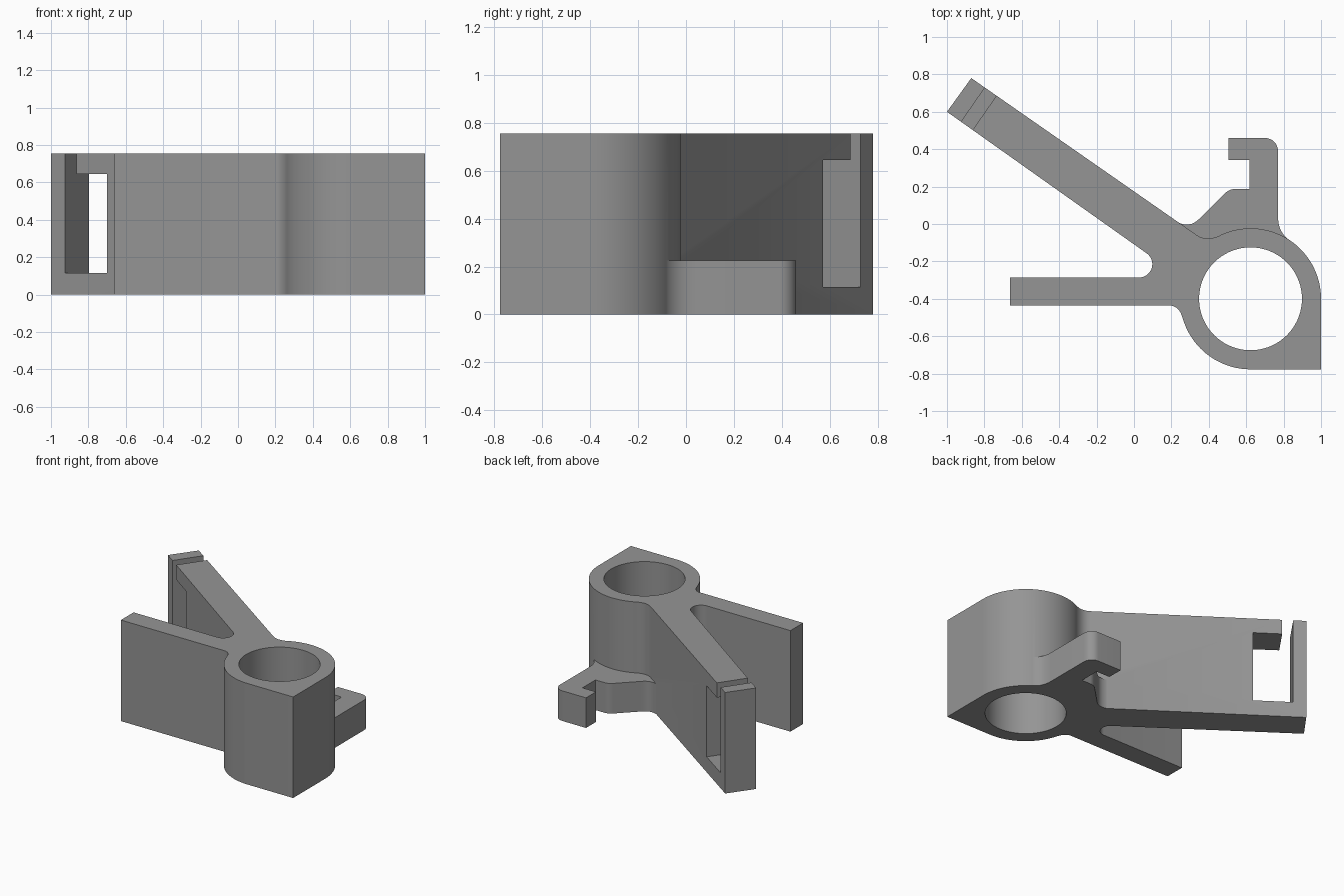
import bpy, bmesh, math
from mathutils import Vector

if "Cube" in bpy.data.objects:
    bpy.data.objects.remove(bpy.data.objects["Cube"])

HEIGHT = 0.755
CX, CY, R_OUT, R_IN = 0.623, -0.40, 0.377, 0.275

grey = bpy.data.materials.new("mid_grey")
grey.diffuse_color = (0.3, 0.3, 0.3, 1)
grey.use_nodes = True
grey.node_tree.nodes["Principled BSDF"].inputs["Base Color"].default_value = grey.diffuse_color


def arc(cx, cy, r, a0, a1, n):
    angles = [math.radians(a0 + (a1 - a0) * i / n) for i in range(n + 1)]
    return [(cx + r * math.cos(a), cy + r * math.sin(a)) for a in angles]


def bend(a, c, b, n=8):
    """Smooth fillet from a to b with corner point c."""
    a, c, b = Vector(a), Vector(c), Vector(b)
    ts = [i / n for i in range(n + 1)]
    return [tuple(a * (1 - t) ** 2 + c * 2 * t * (1 - t) + b * t * t) for t in ts]


def prism(name, outline, z0, z1):
    bm = bmesh.new()
    face = bm.faces.new([bm.verts.new((x, y, z0)) for x, y in outline])
    top = bmesh.ops.extrude_face_region(bm, geom=[face])["geom"]
    verts = [v for v in top if isinstance(v, bmesh.types.BMVert)]
    bmesh.ops.translate(bm, verts=verts, vec=(0, 0, z1 - z0))
    bmesh.ops.recalc_face_normals(bm, faces=bm.faces[:])
    mesh = bpy.data.meshes.new(name)
    bm.to_mesh(mesh)
    bm.free()
    mesh.materials.append(grey)
    obj = bpy.data.objects.new(name, mesh)
    bpy.context.collection.objects.link(obj)
    return obj


def combine(obj, other, operation):
    mod = obj.modifiers.new(operation.lower(), "BOOLEAN")
    mod.operation, mod.solver, mod.object = operation, "EXACT", other
    bpy.context.view_layer.objects.active = obj
    bpy.ops.object.modifier_apply(modifier=mod.name)
    bpy.data.objects.remove(other, do_unlink=True)


# Clamp body: ring with square corner, slanted arm and straight plate
outline = [(1, -0.777)]
outline += arc(CX, CY, R_OUT, 0, 115, 40)
outline += bend((0.458, -0.062), (0.387, -0.095), (0.335, -0.059))
outline += [(-0.87, 0.78), (-1, 0.6)]
outline += arc(0.027, -0.215, 0.071, 55, -90, 14)
outline += [(-0.663, -0.286), (-0.663, -0.436)]
outline += bend((0.19, -0.436), (0.24, -0.436), (0.26, -0.502))
outline += arc(CX, CY, R_OUT, 197, 270, 24)
body = prism("bracket_body", outline, 0, HEIGHT)

# Side hook at the foot of the ring
hook = [(0.505, 0.46), (0.505, 0.342), (0.617, 0.342), (0.617, 0.188)]
hook += bend((0.545, 0.188), (0.51, 0.188), (0.485, 0.163))
hook += bend((0.345, 0.024), (0.30, -0.02), (0.235, 0.008))
hook += [(0.25, -0.05), (0.40, -0.20), (0.62, -0.09), (0.80, -0.15)]
hook += [(0.826, -0.083)]
hook += bend((0.825, -0.082), (0.77, -0.04), (0.77, 0.04))
hook += arc(0.70, 0.39, 0.07, 0, 90, 8)
combine(body, prism("side_hook", hook, 0, 0.225), "UNION")

# Bore through the ring
combine(body, prism("bore_cutter", arc(CX, CY, R_IN, 0, 355, 71), -0.1, 1), "DIFFERENCE")

# Slot with narrow top opening near the arm's end
start = Vector((-1, 0.6))
along = Vector((math.cos(math.radians(-34.8)), math.sin(math.radians(-34.8))))
across = Vector((-along.y, along.x))


def arm_cutter(s0, s1, z0, z1):
    pts = [(s0, -0.1), (s1, -0.1), (s1, 0.35), (s0, 0.35)]
    return prism("slot_cutter", [tuple(start + along * s + across * t) for s, t in pts], z0, z1)


combine(body, arm_cutter(0.093, 0.367, 0.115, 0.645), "DIFFERENCE")
combine(body, arm_cutter(0.093, 0.168, 0.5, 1), "DIFFERENCE")

# Smooth curved walls, crisp edges
body.select_set(True)
bpy.context.view_layer.objects.active = body
bpy.ops.object.shade_smooth_by_angle(angle=math.radians(30))
